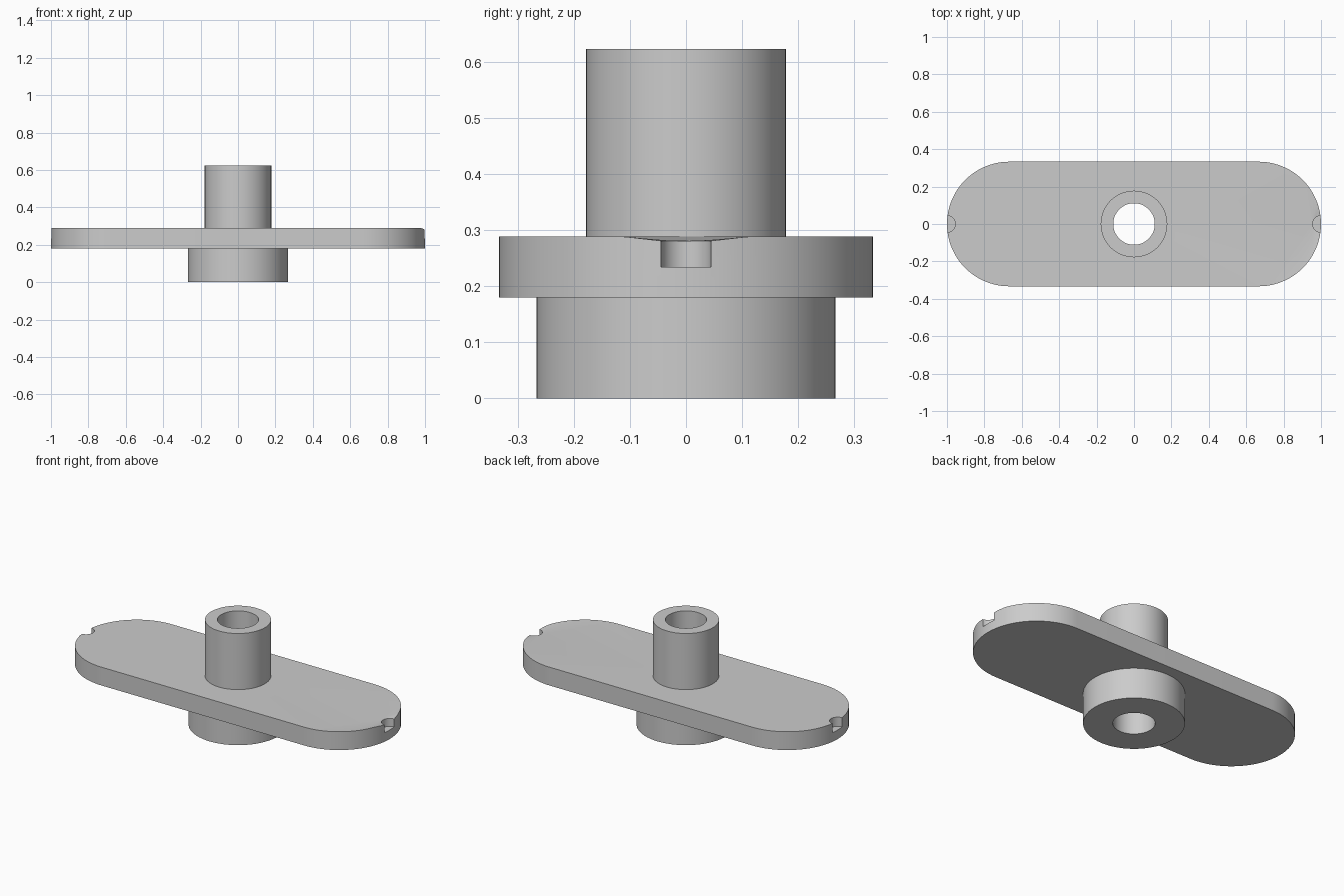
import bpy, bmesh, math
from mathutils import Matrix

if "Cube" in bpy.data.objects:
    bpy.data.objects.remove(bpy.data.objects["Cube"])

grey = bpy.data.materials.new("plain grey")
grey.use_nodes = True
grey.diffuse_color = (0.6, 0.6, 0.6, 1)
grey.node_tree.nodes["Principled BSDF"].inputs["Base Color"].default_value = (0.6, 0.6, 0.6, 1)

BOTTOM, TOP = 0.18, 0.289      # plate heights
END_R = 0.333                  # plate end radius
BORE_R, TUBE_R, BOSS_R = 0.111, 0.178, 0.267
HEIGHT = 0.623
NOTCH_R, NOTCH_Z = 0.045, 0.234


def make_object(name, bm):
    bmesh.ops.recalc_face_normals(bm, faces=bm.faces)
    mesh = bpy.data.meshes.new(name)
    bm.to_mesh(mesh)
    bm.free()
    mesh.materials.append(grey)
    obj = bpy.data.objects.new(name, mesh)
    bpy.context.collection.objects.link(obj)
    return obj


def select(obj):
    bpy.ops.object.select_all(action='DESELECT')
    obj.select_set(True)
    bpy.context.view_layer.objects.active = obj


def smooth(obj):
    select(obj)
    bpy.ops.object.shade_smooth_by_angle(angle=math.radians(30))


def cut(obj, x, radius, z0, z1):
    """Remove an upright cylinder from an object."""
    bm = bmesh.new()
    bmesh.ops.create_cone(bm, cap_ends=True, segments=48, radius1=radius, radius2=radius,
                          depth=z1 - z0, matrix=Matrix.Translation((x, 0, (z0 + z1) / 2)))
    cutter = make_object("cutter", bm)
    cutter.hide_render = True
    mod = obj.modifiers.new("cut", 'BOOLEAN')
    mod.operation, mod.solver, mod.object = 'DIFFERENCE', 'EXACT', cutter
    select(obj)
    bpy.ops.object.modifier_apply(modifier=mod.name)
    bpy.data.objects.remove(cutter)


# Plate with two round ends
bm = bmesh.new()
outline = []
for side in (1, -1):
    for i in range(49):
        a = math.pi * (i / 48 - 0.5)
        outline.append(bm.verts.new((side * (1 - END_R + END_R * math.cos(a)),
                                     side * END_R * math.sin(a), BOTTOM)))
base = bm.faces.new(outline)
raised = bmesh.ops.extrude_face_region(bm, geom=[base])["geom"]
bmesh.ops.translate(bm, vec=(0, 0, TOP - BOTTOM),
                    verts=[g for g in raised if isinstance(g, bmesh.types.BMVert)])
plate = make_object("plate", bm)

# Hole for the hub and a blind notch at each end
cut(plate, 0, (BORE_R + TUBE_R) / 2, 0, 1)
for x in (1, -1):
    cut(plate, x, NOTCH_R, NOTCH_Z, 1)

# Slight dip of the top surface around the left notch
bm = bmesh.new()
bm.from_mesh(plate.data)
bmesh.ops.triangulate(bm, faces=[f for f in bm.faces if f.normal.z > 0.9])
for v in bm.verts:
    if v.co.x > 0.9 and v.co.z > TOP - 0.001:
        v.co.z -= 0.008 * min(1, max(0, (0.115 - abs(v.co.y)) / 0.07))
bm.to_mesh(plate.data)
bm.free()
smooth(plate)

# Hub: wide lower boss and narrow upper tube, turned around the bore
profile = [(BORE_R, 0), (BOSS_R, 0), (BOSS_R, BOTTOM + 0.01),
           (TUBE_R, BOTTOM + 0.01), (TUBE_R, HEIGHT), (BORE_R, HEIGHT)]
bm = bmesh.new()
ring = [bm.verts.new((r, 0, z)) for r, z in profile]
edges = [bm.edges.new((ring[i], ring[i - 1])) for i in range(len(ring))]
bmesh.ops.spin(bm, geom=ring + edges, cent=(0, 0, 0), axis=(0, 0, 1),
               angle=2 * math.pi, steps=64, use_merge=False)
bmesh.ops.remove_doubles(bm, verts=bm.verts, dist=0.0001)
smooth(make_object("hub", bm))
